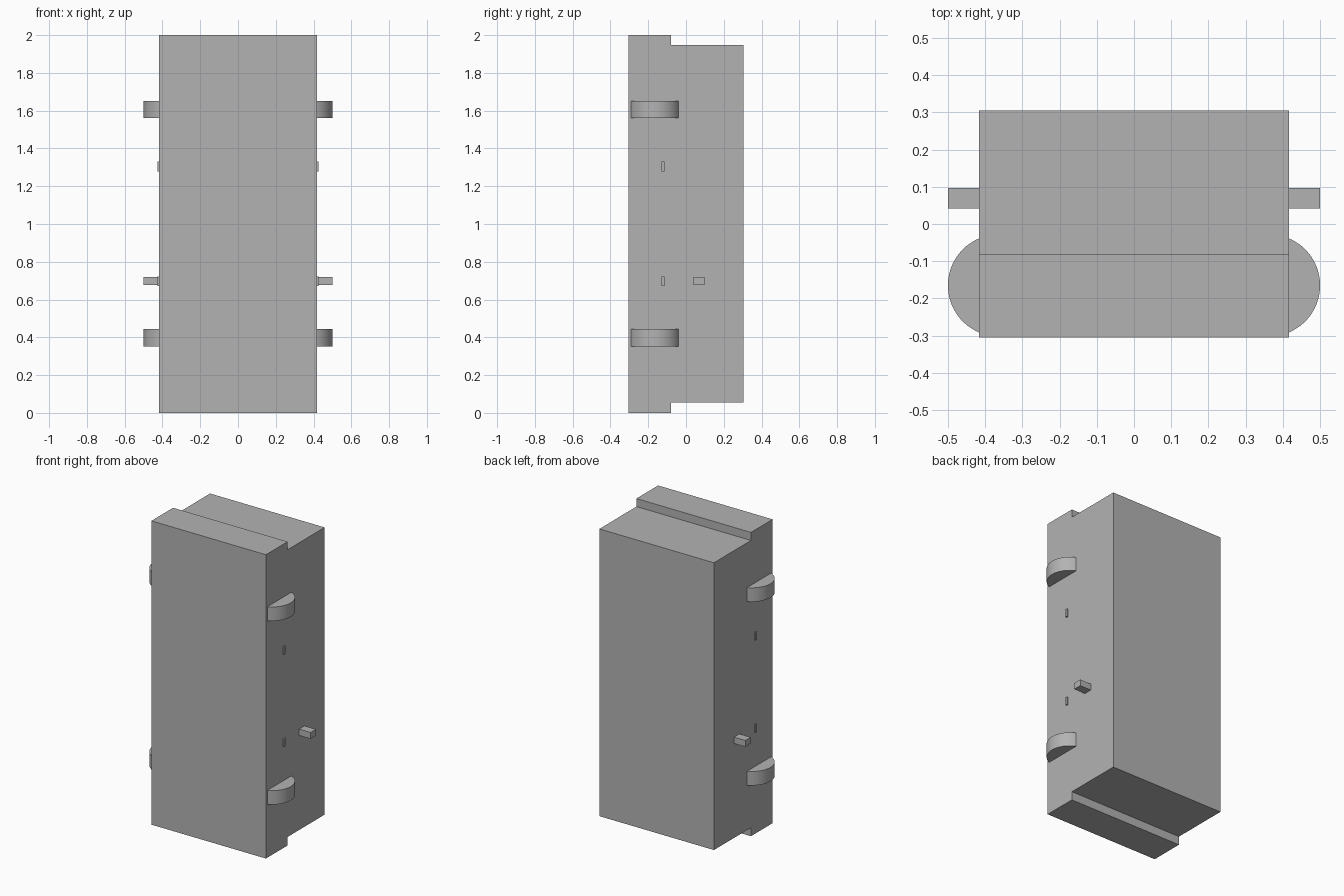
import bpy, bmesh, math

cube = bpy.data.objects.get("Cube")
if cube:
    bpy.data.objects.remove(cube, do_unlink=True)

grey = bpy.data.materials.new("plain grey")
grey.use_nodes = True
COLOUR = (0.45, 0.45, 0.45, 1)
grey.diffuse_color = COLOUR
grey.node_tree.nodes["Principled BSDF"].inputs["Base Color"].default_value = COLOUR

HALF_WIDTH = 0.417


def prism(name, profile, axis, low, high):
    """Extrude a 2D outline along the x or z axis."""
    def place(p, t):
        return (t, p[0], p[1]) if axis == "x" else (p[0], p[1], t)
    bm = bmesh.new()
    face = bm.faces.new([bm.verts.new(place(p, low)) for p in profile])
    new = bmesh.ops.extrude_face_region(bm, geom=[face])["geom"]
    for v in new:
        if isinstance(v, bmesh.types.BMVert):
            v.co["xyz".index(axis)] = high
    bmesh.ops.recalc_face_normals(bm, faces=bm.faces)
    mesh = bpy.data.meshes.new(name)
    bm.to_mesh(mesh)
    bm.free()
    mesh.materials.append(grey)
    obj = bpy.data.objects.new(name, mesh)
    bpy.context.collection.objects.link(obj)
    return obj


def box(name, x, y, z):
    return prism(name, [(x[0], y[0]), (x[1], y[0]), (x[1], y[1]), (x[0], y[1])],
                 "z", *z)


# Body: tall front slab with a slightly shorter block behind it
prism("body", [(-0.305, 0), (-0.08, 0), (-0.08, 0.056), (0.305, 0.056),
               (0.305, 1.947), (-0.08, 1.947), (-0.08, 2), (-0.305, 2)],
      "x", -HALF_WIDTH, HALF_WIDTH)

# Side fittings, the same on both sides
RADIUS, CENTRE_X, CENTRE_Y, STEPS = 0.137, 0.363, -0.165, 32
spread = math.acos((HALF_WIDTH - CENTRE_X) / RADIUS)
for side, s in (("left", 1), ("right", -1)):
    # Rounded lugs: circle segments standing out of the sides
    arc = []
    for i in range(STEPS + 1):
        a = spread * (2 * i / STEPS - 1)
        arc.append((s * (CENTRE_X + RADIUS * math.cos(a)),
                    CENTRE_Y + RADIUS * math.sin(a)))
    for level, z in (("lower", 0.397), ("upper", 1.606)):
        lug = prism(f"{side}_{level}_lug", arc, "z", z - 0.046, z + 0.046)
        bpy.context.view_layer.objects.active = lug
        lug.select_set(True)
        bpy.ops.object.shade_smooth_by_angle(angle=math.radians(30))
        lug.select_set(False)

    # Small thin tabs between the lugs
    tab_x = sorted((s * HALF_WIDTH, s * 0.427))
    for level, z in (("lower", 0.697), ("upper", 1.304)):
        box(f"{side}_{level}_tab", tab_x, (-0.129, -0.115), (z - 0.026, z + 0.026))

    # Square peg towards the back
    box(f"{side}_peg", sorted((s * HALF_WIDTH, s * 0.5)), (0.041, 0.097), (0.678, 0.72))
